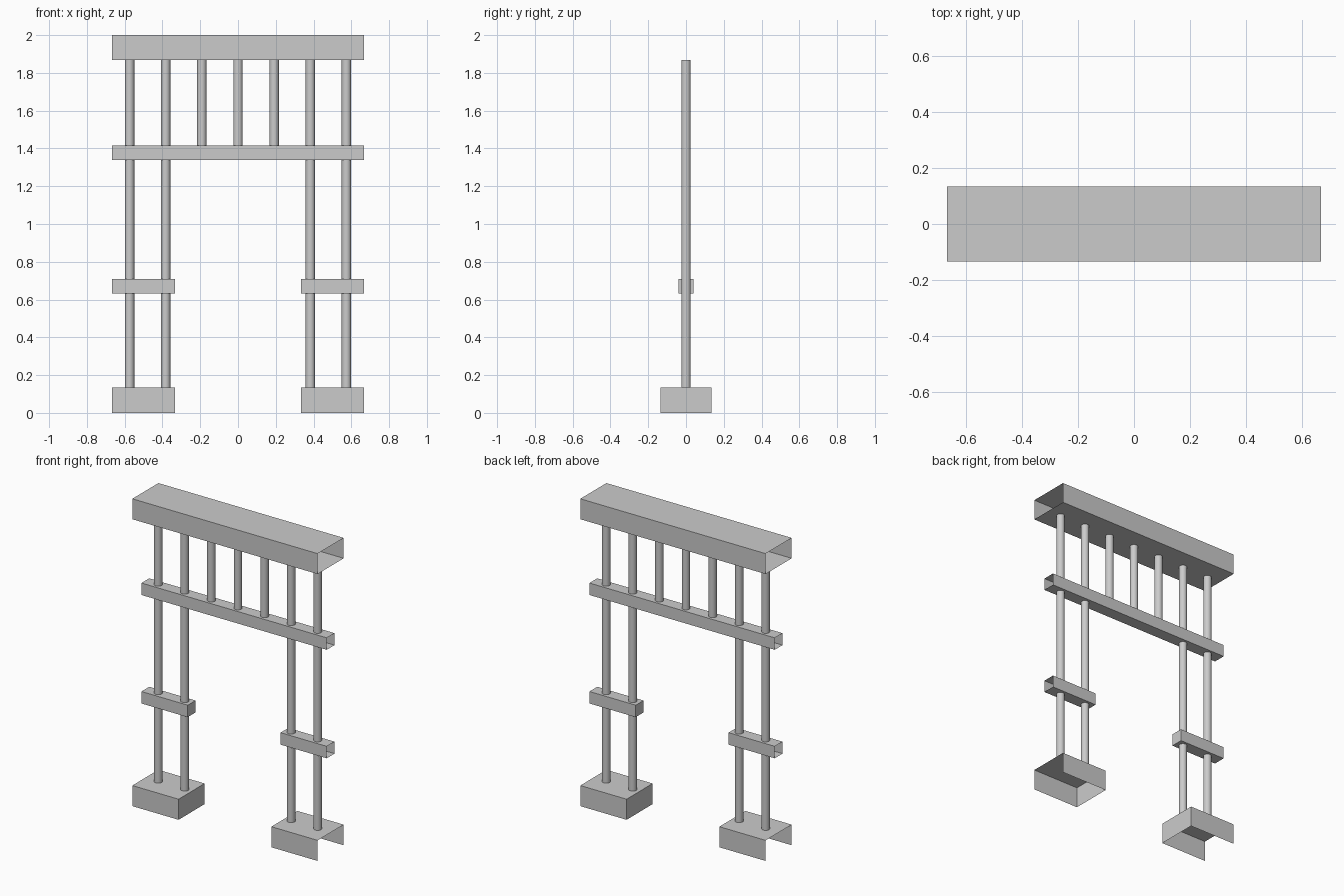
import bpy
import bmesh

if "Cube" in bpy.data.objects:
    bpy.data.objects.remove(bpy.data.objects["Cube"])


def finish(name, bm):
    mesh = bpy.data.meshes.new(name)
    bm.to_mesh(mesh)
    bm.free()
    obj = bpy.data.objects.new(name, mesh)
    bpy.context.collection.objects.link(obj)
    return obj


# Box between two x and two z limits, leaving the listed sides open
def open_box(name, x0, x1, half_y, z0, z1, open_sides):
    bm = bmesh.new()
    bmesh.ops.create_cube(bm, size=1)
    normals = {"+x": (1, 0, 0), "-x": (-1, 0, 0), "-z": (0, 0, -1)}
    bm.normal_update()
    removed = [f for f in bm.faces
               if any(sum(a * b for a, b in zip(f.normal, normals[s])) > 0.9
                      for s in open_sides)]
    bmesh.ops.delete(bm, geom=removed, context='FACES')
    for v in bm.verts:
        v.co.x = x1 if v.co.x > 0 else x0
        v.co.y = half_y if v.co.y > 0 else -half_y
        v.co.z = z1 if v.co.z > 0 else z0
    return finish(name, bm)


# Round upright, smooth and without end caps
def post(name, x, z0, z1):
    bm = bmesh.new()
    bmesh.ops.create_cone(bm, cap_ends=False, segments=16,
                          radius1=0.025, radius2=0.025, depth=z1 - z0)
    for f in bm.faces:
        f.smooth = True
    obj = finish(name, bm)
    obj.location = (x, 0, (z0 + z1) / 2)


FOOT_TOP, BEAM_BOTTOM = 0.134, 1.867
BAR_BOTTOM, BAR_TOP = 1.338, 1.416
END, INNER = 0.667, 0.334

# Full-width top beam and lower crossbar, hollow with open ends
open_box("top_beam", -END, END, 0.134, BEAM_BOTTOM, 2.0, ("+x", "-x"))
open_box("crossbar", -END, END, 0.04, BAR_BOTTOM, BAR_TOP, ("+x", "-x"))

# Each side: foot open at the outer end and underneath, brace open outside
for side, label in ((-1, "left"), (1, "right")):
    x0, x1 = sorted((side * INNER, side * END))
    outer = "+x" if side > 0 else "-x"
    open_box(label + "_foot", x0, x1, 0.134, 0, FOOT_TOP, (outer, "-z"))
    open_box(label + "_brace", x0, x1, 0.04, 0.632, 0.71, (outer,))
    post(label + "_outer_post", side * 0.574, FOOT_TOP, BEAM_BOTTOM)
    post(label + "_inner_post", side * 0.383, FOOT_TOP, BEAM_BOTTOM)

# Short balusters between the crossbar and the top beam
for i in (-1, 0, 1):
    post("baluster_%d" % (i + 2), i * 0.1915, BAR_TOP, BEAM_BOTTOM)
